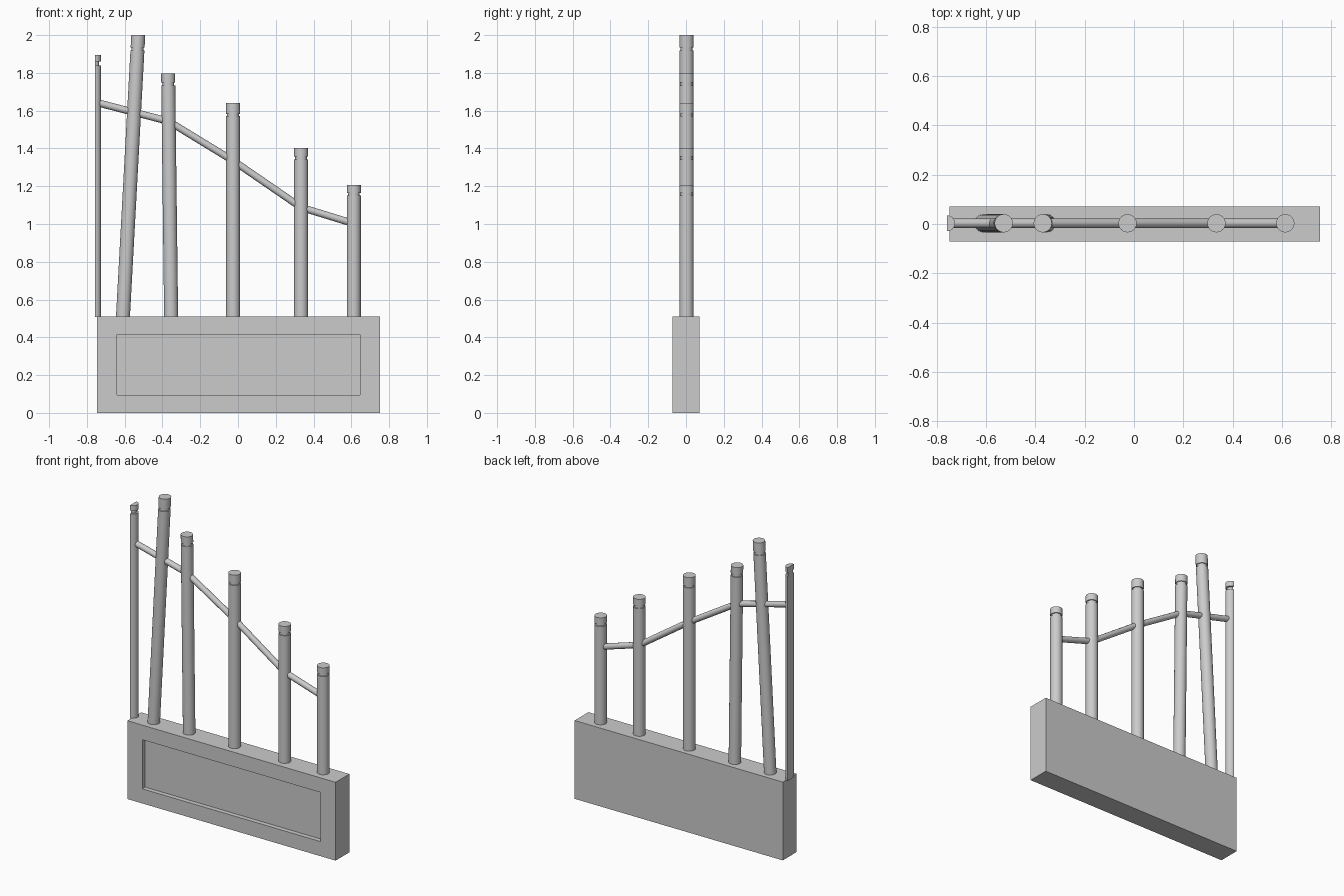
import bpy, bmesh, math
from mathutils import Vector

if "Cube" in bpy.data.objects:
    bpy.data.objects.remove(bpy.data.objects["Cube"])


def finish(name, bm, smooth=True):
    bmesh.ops.recalc_face_normals(bm, faces=bm.faces)
    me = bpy.data.meshes.new(name)
    bm.to_mesh(me)
    bm.free()
    ob = bpy.data.objects.new(name, me)
    bpy.context.collection.objects.link(ob)
    if smooth:
        bpy.ops.object.select_all(action='DESELECT')
        ob.select_set(True)
        bpy.context.view_layer.objects.active = ob
        bpy.ops.object.shade_smooth_by_angle(angle=math.radians(35))
    return ob


def loft(name, rings):
    """Skin a list of equal-length point rings and cap both ends."""
    bm = bmesh.new()
    loops = [[bm.verts.new(p) for p in ring] for ring in rings]
    n = len(loops[0])
    for a, b in zip(loops, loops[1:]):
        for i in range(n):
            j = (i + 1) % n
            bm.faces.new((a[i], a[j], b[j], b[i]))
    bm.faces.new(loops[0][::-1])
    bm.faces.new(loops[-1])
    return finish(name, bm)


BASE_TOP = 0.51
POST_Y = 0.003


def post(name, x0, x1, shaft_top, cap_bottom, cap_top, r, neck, half=False):
    """Post with a grooved neck and level cap; it leans from x0 to x1."""
    if half:
        angles = [-math.pi / 2 + math.pi * i / 12 for i in range(13)]
    else:
        angles = [2 * math.pi * i / 24 for i in range(24)]
    levels = [(BASE_TOP - 0.003, r), (shaft_top, r), (shaft_top, neck),
              (cap_bottom, neck), (cap_bottom, r), (cap_top, r)]
    rings = []
    for z, rad in levels:
        cx = x0 + (x1 - x0) * (z - BASE_TOP) / (cap_top - BASE_TOP)
        rings.append([(cx + rad * math.cos(a), POST_Y + rad * math.sin(a), z)
                      for a in angles])
    loft(name, rings)


def rail(name, a, b, r=0.019, sides=12):
    a, b = Vector((a[0], POST_Y, a[1])), Vector((b[0], POST_Y, b[1]))
    d = (b - a).normalized()
    u = Vector((0, 1, 0))
    v = d.cross(u)
    ang = [2 * math.pi * i / sides for i in range(sides)]
    loft(name, [[p + r * (u * math.cos(t) + v * math.sin(t)) for t in ang]
                for p in (a, b)])


# Base block with a recessed front panel
bm = bmesh.new()
bmesh.ops.create_cube(bm, size=1)
for v in bm.verts:
    v.co = (0.003 + v.co.x * 1.5, v.co.y * 0.142, (v.co.z + 0.5) * BASE_TOP)
bm.normal_update()
front = min(bm.faces, key=lambda f: f.calc_center_median().y)
bmesh.ops.inset_region(bm, faces=[front], thickness=0.1)
for v in front.verts:
    v.co.x = -0.64 if v.co.x < 0 else 0.645
    v.co.z = 0.095 if v.co.z < 0.25 else 0.415
bmesh.ops.inset_individual(bm, faces=[front], thickness=0.0)
for v in front.verts:
    v.co.y += 0.03
finish("base_block", bm, smooth=False)

# Posts: bottom x, top x, shaft top, cap bottom, cap top
post("half_post", -0.757, -0.757, 1.84, 1.86, 1.895, 0.032, 0.021, half=True)
posts = [(-0.609, -0.528, 1.918, 1.935, 2.0),
         (-0.354, -0.37, 1.733, 1.749, 1.797),
         (-0.026, -0.026, 1.572, 1.582, 1.64),
         (0.334, 0.334, 1.341, 1.357, 1.402),
         (0.613, 0.613, 1.15, 1.163, 1.207)]
for i, p in enumerate(posts):
    post(f"post_{i + 1}", *p, 0.037, 0.031)

# Handrail running down from post to post
joints = [(-0.745, 1.642), (-0.368, 1.544), (-0.026, 1.335),
          (0.334, 1.088), (0.61, 1.003)]
for i, (a, b) in enumerate(zip(joints, joints[1:])):
    rail(f"rail_{i + 1}", a, b)
